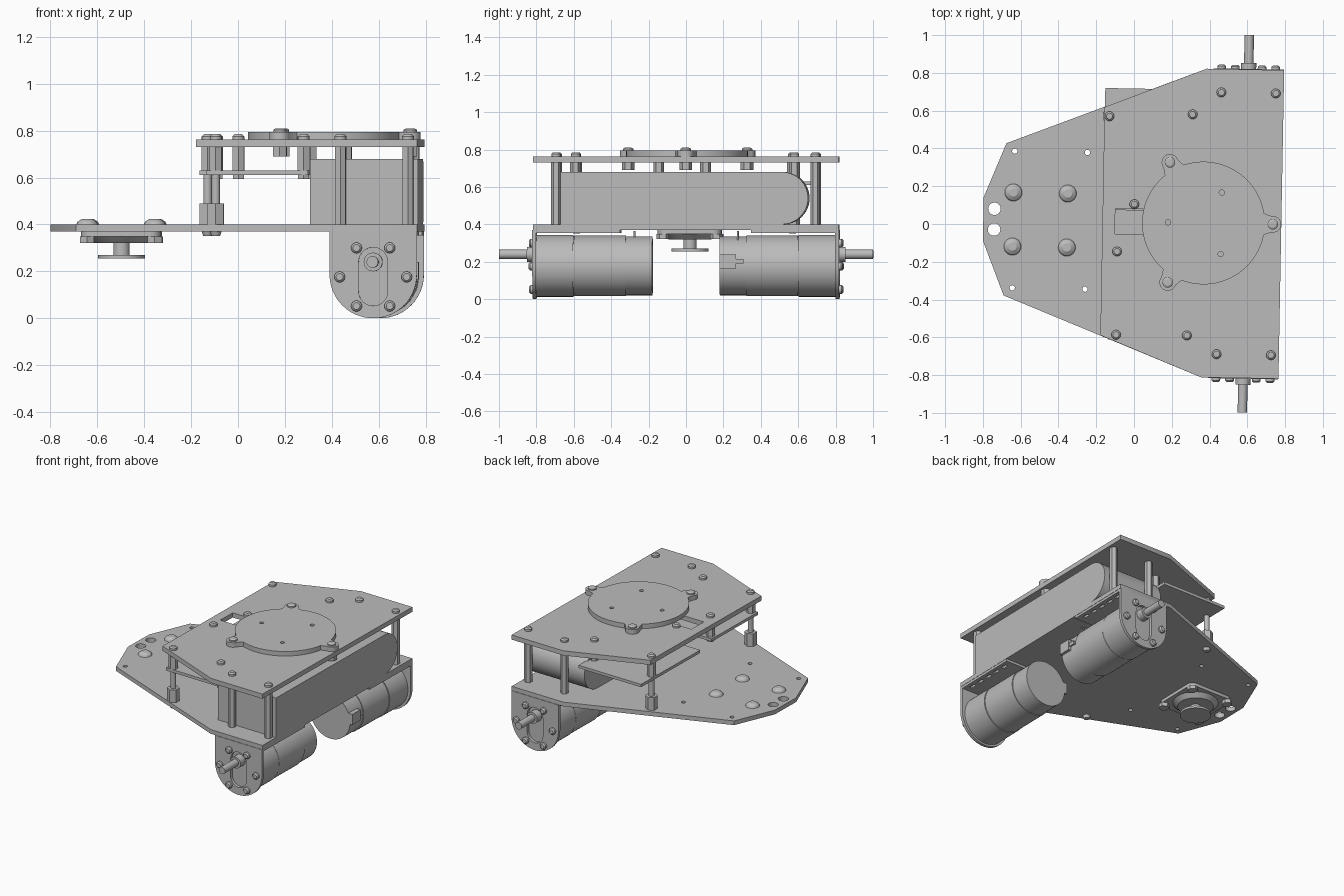
import bpy, bmesh
from math import pi, sin, cos, radians
from mathutils import Matrix, Vector

if "Cube" in bpy.data.objects:
    bpy.data.objects.remove(bpy.data.objects["Cube"])

grey = bpy.data.materials.new("plain grey")
grey.use_nodes = True
COLOUR = (0.5, 0.5, 0.5, 1)
grey.diffuse_color = COLOUR
grey.node_tree.nodes["Principled BSDF"].inputs["Base Color"].default_value = COLOUR

# The whole chassis sits very slightly turned
TURN = Matrix.Translation((0, 0.012, 0)) @ Matrix.Rotation(-0.0185, 4, 'Z')
parts = []


def finish(name, mesh, matrix=Matrix()):
    mesh.transform(matrix)
    mesh.materials.clear()
    mesh.materials.append(grey)
    ob = bpy.data.objects.new(name, mesh)
    bpy.context.collection.objects.link(ob)
    parts.append(ob)
    return ob


def circle(x, y, r, n=32):
    return [(x + r * cos(2 * pi * i / n), y + r * sin(2 * pi * i / n)) for i in range(n)]


def rect(x0, x1, y0, y1):
    return [(x0, y0), (x1, y0), (x1, y1), (x0, y1)]


def arc(x, y, r, a0, a1, n=24):
    return [(x + r * cos(radians(a0 + (a1 - a0) * i / n)),
             y + r * sin(radians(a0 + (a1 - a0) * i / n))) for i in range(n + 1)]


def plate(name, loops, z0, z1, matrix=Matrix()):
    """Extruded flat outline; loops after the first are holes."""
    cu = bpy.data.curves.new(name, 'CURVE')
    cu.dimensions, cu.fill_mode, cu.extrude = '2D', 'BOTH', (z1 - z0) / 2
    for loop in loops:
        sp = cu.splines.new('POLY')
        sp.points.add(len(loop) - 1)
        for p, (x, y) in zip(sp.points, loop):
            p.co = (x, y, 0, 1)
        sp.use_cyclic_u = True
    tmp = bpy.data.objects.new(name + "_outline", cu)
    mesh = bpy.data.meshes.new_from_object(tmp)
    bpy.data.objects.remove(tmp)
    bm = bmesh.new()
    bm.from_mesh(mesh)
    bmesh.ops.remove_doubles(bm, verts=bm.verts, dist=1e-5)
    bmesh.ops.recalc_face_normals(bm, faces=bm.faces)
    bm.to_mesh(mesh)
    bm.free()
    return finish(name, mesh, matrix @ Matrix.Translation((0, 0, (z0 + z1) / 2)))


def rod(name, x, y, z0, z1, r, n=24, r2=None, matrix=Matrix()):
    bm = bmesh.new()
    bmesh.ops.create_cone(bm, cap_ends=True, segments=n, radius1=r,
                          radius2=r if r2 is None else r2, depth=z1 - z0)
    mesh = bpy.data.meshes.new(name)
    bm.to_mesh(mesh)
    bm.free()
    return finish(name, mesh, matrix @ Matrix.Translation((x, y, (z0 + z1) / 2)))


def box(name, x0, x1, y0, y1, z0, z1, matrix=Matrix()):
    return plate(name, [rect(x0, x1, y0, y1)], z0, z1, matrix)


def screw(name, x, y, z, r=0.025, h=0.022, matrix=Matrix()):
    rod(name, x, y, z, z + h * 0.6, r, matrix=matrix)
    rod(name + "_crown", x, y, z + h * 0.6, z + h, r, r2=r * 0.65, matrix=matrix)


def mirrored(half):
    return half + [(x, -y) for x, y in reversed(half)]


# Base plate and upper plate
caster_screws = [(-0.497 + sx * 0.144, sy * 0.143) for sx in (-1, 1) for sy in (-1, 1)]
base_holes = [circle(-0.74, s * 0.055, 0.033) for s in (-1, 1)]
base_holes += [circle(x, s * 0.362, 0.014, 16) for x in (-0.638, -0.253) for s in (-1, 1)]
plate("base_plate", [mirrored([(0.78, 0.817), (0.37, 0.817), (-0.683, 0.403), (-0.798, 0.115)])]
      + base_holes, 0.37, 0.40)
plate("upper_plate", [mirrored([(0.78, 0.817), (0.37, 0.817), (-0.167, 0.604)]),
                      rect(-0.1, 0.12, -0.068, 0.068)], 0.73, 0.763)

# Round mounting disc with three lugs
TX, TR = 0.368, 0.325
outline = []
for k in range(3):
    a = 120 * k
    lx, ly = TX + 0.367 * cos(radians(a)), 0.367 * sin(radians(a))
    outline += arc(lx, ly, 0.044, a - 100, a + 100, 16)
    outline += arc(TX, 0, TR, a + 10, a + 110, 32)
    screw("disc_screw", lx, ly, 0.795, 0.028, 0.015)
    rod("disc_nut", lx, ly, 0.69, 0.73, 0.034, 6)
plate("mounting_disc", [outline] + [circle(TX + 0.188 * cos(a), 0.188 * sin(a), 0.014, 16)
      for a in (pi, pi / 3, -pi / 3)], 0.763, 0.795)

# Long corner spacers
for x in (0.45, 0.738):
    for y in (-0.693, 0.693):
        rod("corner_spacer", x, y, 0.40, 0.73, 0.026, 6)
        screw("spacer_screw", x, y, 0.763)

# Front spacers with hexagonal feet
for x, y in ((-0.14, 0.556), (-0.084, -0.6)):
    rod("spacer_foot", x, y, 0.40, 0.49, 0.04, 6)
    rod("spacer_stem", x, y, 0.49, 0.61, 0.018)
    rod("spacer_top", x, y, 0.63, 0.73, 0.03, 6)
    screw("spacer_screw", x, y, 0.763)
    rod("spacer_bottom_screw", x, y, 0.35, 0.37, 0.018, r2=0.025)

# Circuit boards hung under the upper plate
box("left_board", -0.165, 0.33, 0.06, 0.705, 0.61, 0.63)
box("right_board", -0.125, 0.31, -0.625, -0.12, 0.61, 0.63)
for x, y in ((0.30, 0.574), (0.0, 0.093), (0.291, -0.597), (-0.087, -0.159)):
    rod("board_spacer", x, y, 0.63, 0.73, 0.029, 6)
    rod("board_nut", x, y, 0.595, 0.61, 0.027, 6)
    screw("board_screw", x, y, 0.763)

# Battery: a block with one rounded end, profile in y and z
ALONG_X = Matrix(((0, 0, 1, 0), (1, 0, 0, 0), (0, 1, 0, 0), (0, 0, 0, 1)))
plate("battery", [[(-0.67, 0.68), (-0.67, 0.40)] + arc(0.515, 0.54, 0.14, -90, 90)],
      0.32, 0.78, ALONG_X)

# Caster under the narrow end
CX = -0.497
plate("caster_flange", [[p for sx, sy, a in ((1, 1, 0), (-1, 1, 90), (-1, -1, 180), (1, -1, 270))
      for p in arc(CX + sx * 0.125, sy * 0.125, 0.045, a, a + 90, 8)]], 0.348, 0.37)
rod("caster_housing", CX, 0, 0.32, 0.348, 0.115, 40, r2=0.145)
rod("caster_stem", CX, 0, 0.268, 0.32, 0.035)
rod("caster_disc", CX, 0, 0.255, 0.27, 0.1, 40)
for x, y in caster_screws:
    rod("caster_screw", x, y, 0.40, 0.412, 0.046, r2=0.04)
    rod("caster_screw_crown", x, y, 0.412, 0.424, 0.04, r2=0.022)
    rod("caster_nut", x, y, 0.322, 0.348, 0.034, 6)

# Motors: local z runs outward along -y, local y is up
MX = 0.592
OUT = Matrix(((1, 0, 0, MX), (0, 0, -1, 0), (0, 1, 0, 0), (0, 0, 0, 1)))
HALF_TURN = Matrix.Translation((MX, 0, 0)) @ Matrix.Rotation(pi, 4, 'Z') @ Matrix.Translation((-MX, 0, 0))
for side, spin in (("right", Matrix()), ("left", HALF_TURN)):
    m = spin @ OUT
    bracket = [(-0.186, 0.37)] + arc(0, 0.186, 0.186, 180, 360, 40) + [(0.186, 0.37)]
    slot = arc(0, 0.24, 0.062, 0, 180, 16) + arc(0, 0.115, 0.062, 180, 360, 16)
    plate(side + "_bracket_face", [bracket, slot], 0.80, 0.82, m)
    flange_slots = [rect(x - 0.01, x + 0.01, y, y + 0.045) for x in (-0.15, 0.15)
                    for y in (-0.76, -0.68, -0.6, -0.52, -0.44)]
    plate(side + "_bracket_flange", [rect(-0.186, 0.186, -0.82, -0.35)] + flange_slots,
          0.353, 0.37, spin @ Matrix.Translation((MX, 0, 0)))
    for label, z0, z1, r in (("gearbox", 0.602, 0.80, 0.165), ("seam", 0.597, 0.602, 0.158),
                             ("motor_can", 0.322, 0.597, 0.162), ("motor_cap", 0.18, 0.322, 0.157)):
        rod(side + "_" + label, 0, 0.178, z0, z1, r, 48, matrix=m)
    rod(side + "_shaft_hub", 0, 0.24, 0.80, 0.852, 0.04, matrix=m)
    rod(side + "_shaft", 0, 0.24, 0.852, 1.0, 0.025, matrix=m)
    for x, y in ((0.071, 0.3), (0.143, 0.176), (0.071, 0.052)):
        for s in (-1, 1):
            screw(side + "_bracket_screw", s * x, y, 0.82, 0.023, 0.02, m)
    # Encoder plug, terminals and raised strip near the inner end
    box(side + "_encoder_plug", -0.175, -0.13, 0.165, 0.24, 0.18, 0.27, m)
    box(side + "_plug_tab", -0.168, -0.13, 0.19, 0.215, 0.27, 0.31, m)
    for k in range(4):
        box(side + "_terminal", -0.075 + k * 0.03, -0.065 + k * 0.03, 0.3, 0.365, 0.272, 0.282, m)

# Turn everything together and smooth the round sides
bpy.ops.object.select_all(action='DESELECT')
for ob in parts:
    ob.data.transform(TURN)
    ob.select_set(True)
bpy.context.view_layer.objects.active = parts[0]
bpy.ops.object.shade_smooth_by_angle(angle=radians(30))
